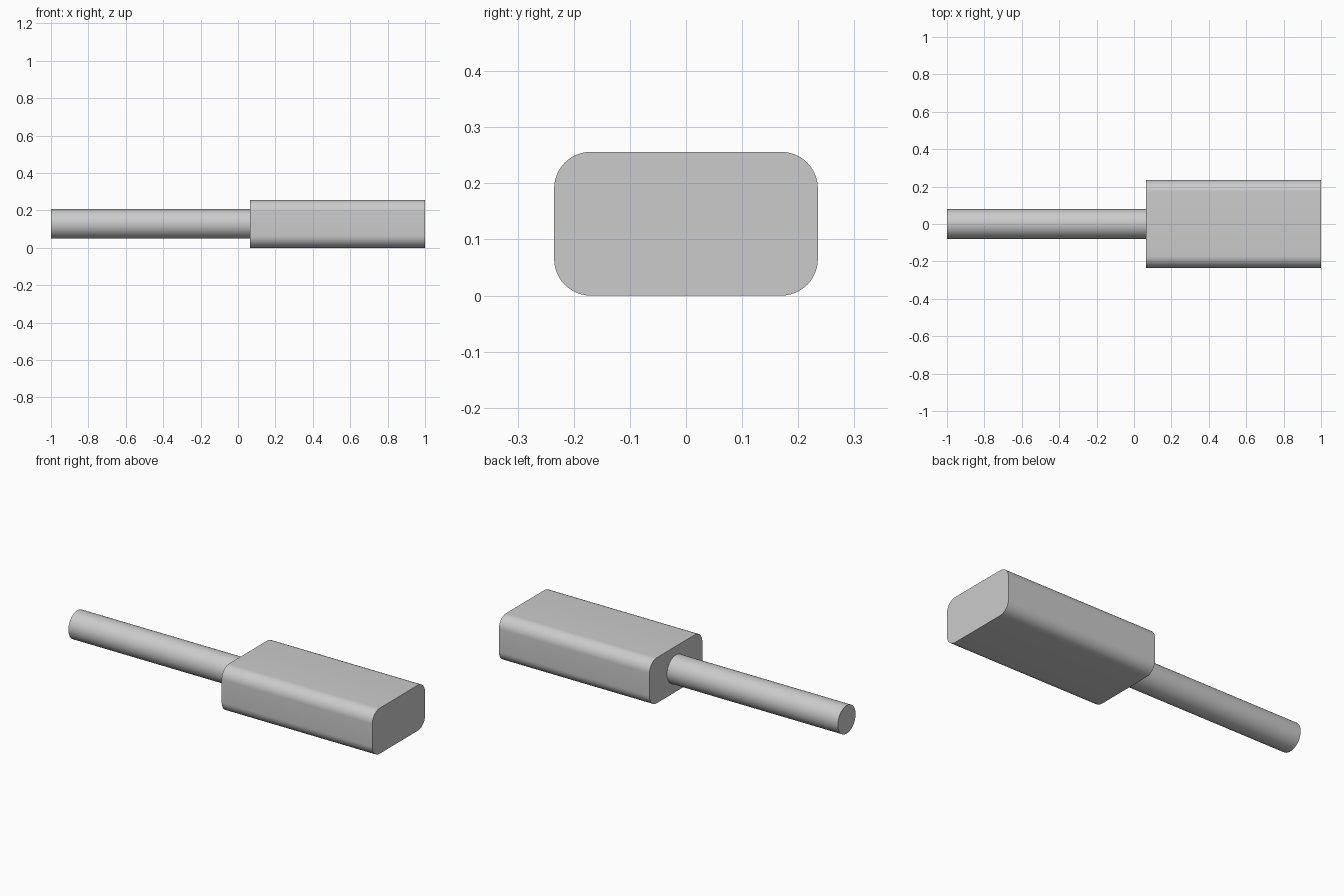
import bpy
import bmesh
from math import radians, pi
from mathutils import Matrix

cube = bpy.data.objects.get("Cube")
if cube:
    bpy.data.objects.remove(cube, do_unlink=True)

BODY_START, BODY_END = 0.063, 1.0
HALF_WIDTH, HEIGHT, CORNER = 0.235, 0.256, 0.065
ROD_RADIUS, ROD_END = 0.079, -1.0

grey = bpy.data.materials.new("light grey")
grey.use_nodes = True
colour = (0.6, 0.6, 0.6, 1)
grey.diffuse_color = colour
grey.node_tree.nodes["Principled BSDF"].inputs["Base Color"].default_value = colour


def finish(name, bm):
    """Turn the bmesh into a smooth-shaded object with crisp ends."""
    bmesh.ops.recalc_face_normals(bm, faces=bm.faces)
    mesh = bpy.data.meshes.new(name)
    bm.to_mesh(mesh)
    bm.free()
    mesh.materials.append(grey)
    obj = bpy.data.objects.new(name, mesh)
    bpy.context.collection.objects.link(obj)
    bpy.ops.object.select_all(action="DESELECT")
    obj.select_set(True)
    bpy.context.view_layer.objects.active = obj
    bpy.ops.object.shade_smooth_by_angle(angle=radians(30))


# Block with its four lengthwise edges rounded
bm = bmesh.new()
size = Matrix.Diagonal((BODY_END - BODY_START, 2 * HALF_WIDTH, HEIGHT, 1))
place = Matrix.Translation(((BODY_START + BODY_END) / 2, 0, HEIGHT / 2))
bmesh.ops.create_cube(bm, size=1, matrix=place @ size)
long_edges = [e for e in bm.edges if abs(e.verts[0].co.x - e.verts[1].co.x) > 0.5]
bmesh.ops.bevel(bm, geom=long_edges, offset=CORNER, segments=12,
                profile=0.5, affect="EDGES")
finish("block", bm)

# Round rod running out of the middle of the block's end
bm = bmesh.new()
place = Matrix.Translation(((ROD_END + BODY_START) / 2, 0, HEIGHT / 2))
bmesh.ops.create_cone(bm, cap_ends=True, segments=64,
                      radius1=ROD_RADIUS, radius2=ROD_RADIUS,
                      depth=BODY_START - ROD_END,
                      matrix=place @ Matrix.Rotation(pi / 2, 4, "Y"))
finish("rod", bm)
